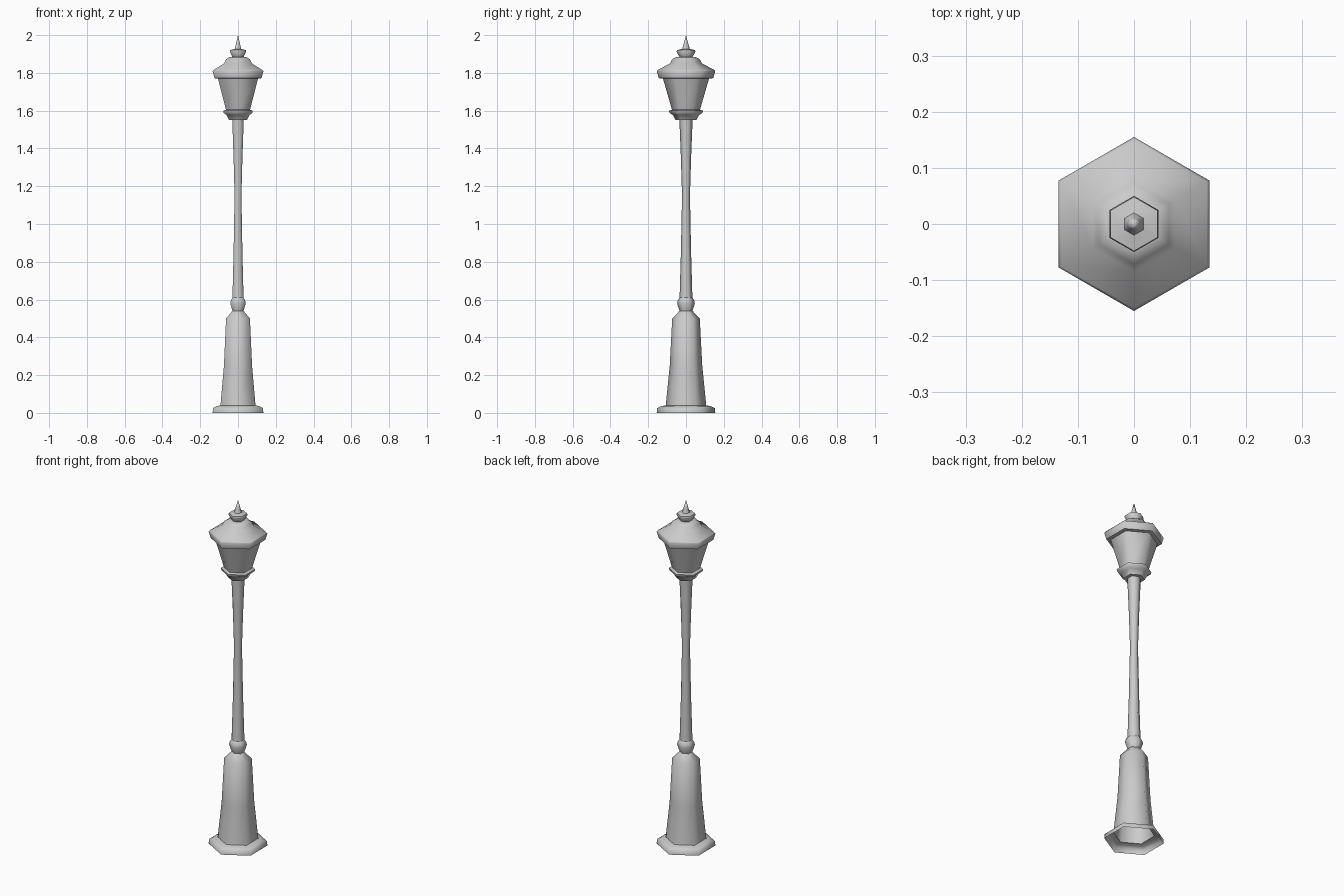
import bpy, bmesh, math

if "Cube" in bpy.data.objects:
    bpy.data.objects.remove(bpy.data.objects["Cube"])

SIDES = 6


def hex_lathe(name, profile, smooth=62):
    """Spin (radius, height) points into a six-sided shell with corners on the y axis."""
    bm = bmesh.new()
    rings = []
    for r, z in profile:
        if r == 0:
            rings.append([bm.verts.new((0, 0, z))] * SIDES)
        else:
            rings.append([bm.verts.new((r * math.cos(a), r * math.sin(a), z))
                          for a in (math.pi / 2 + i * math.tau / SIDES for i in range(SIDES))])
    for low, high in zip(rings, rings[1:]):
        for i in range(SIDES):
            j = (i + 1) % SIDES
            bm.faces.new(list(dict.fromkeys((low[i], low[j], high[j], high[i]))))
    mesh = bpy.data.meshes.new(name)
    bm.to_mesh(mesh)
    bm.free()
    ob = bpy.data.objects.new(name, mesh)
    bpy.context.collection.objects.link(ob)
    bpy.ops.object.select_all(action='DESELECT')
    ob.select_set(True)
    bpy.context.view_layer.objects.active = ob
    bpy.ops.object.shade_smooth_by_angle(angle=math.radians(smooth))
    return ob


# Foot plinth, open underneath
hex_lathe("plinth", [(.155, 0), (.153, .025), (.13, .036), (.107, .04)])

# Tapered pedestal and its shoulder
hex_lathe("pedestal", [(.107, .04), (.086, .25), (.073, .5), (.034, .54)])

# Collar and waisted pole
hex_lathe("collar", [(.034, .54), (.047, .58), (.043, .597), (.034, .61)])
hex_lathe("pole", [(.034, .61), (.027, .85), (.021, 1.15), (.027, 1.35), (.035, 1.55)])

# Lantern cup with rim
hex_lathe("lantern_cup", [(.035, 1.55), (.055, 1.55), (.07, 1.578),
                          (.088, 1.588), (.09, 1.6), (.074, 1.605)])

# Flared lantern body
hex_lathe("lantern_body", [(.074, 1.605), (.122, 1.77)])

# Eave band and concave roof
hex_lathe("roof", [(.122, 1.77), (.144, 1.772), (.155, 1.808), (.15, 1.815),
                   (.085, 1.85), (.072, 1.873), (.05, 1.885), (.035, 1.885)])

# Finial cup and spike
hex_lathe("finial", [(.035, 1.885), (.05, 1.912), (.048, 1.921), (.02, 1.927),
                     (.012, 1.955), (0, 2)])
